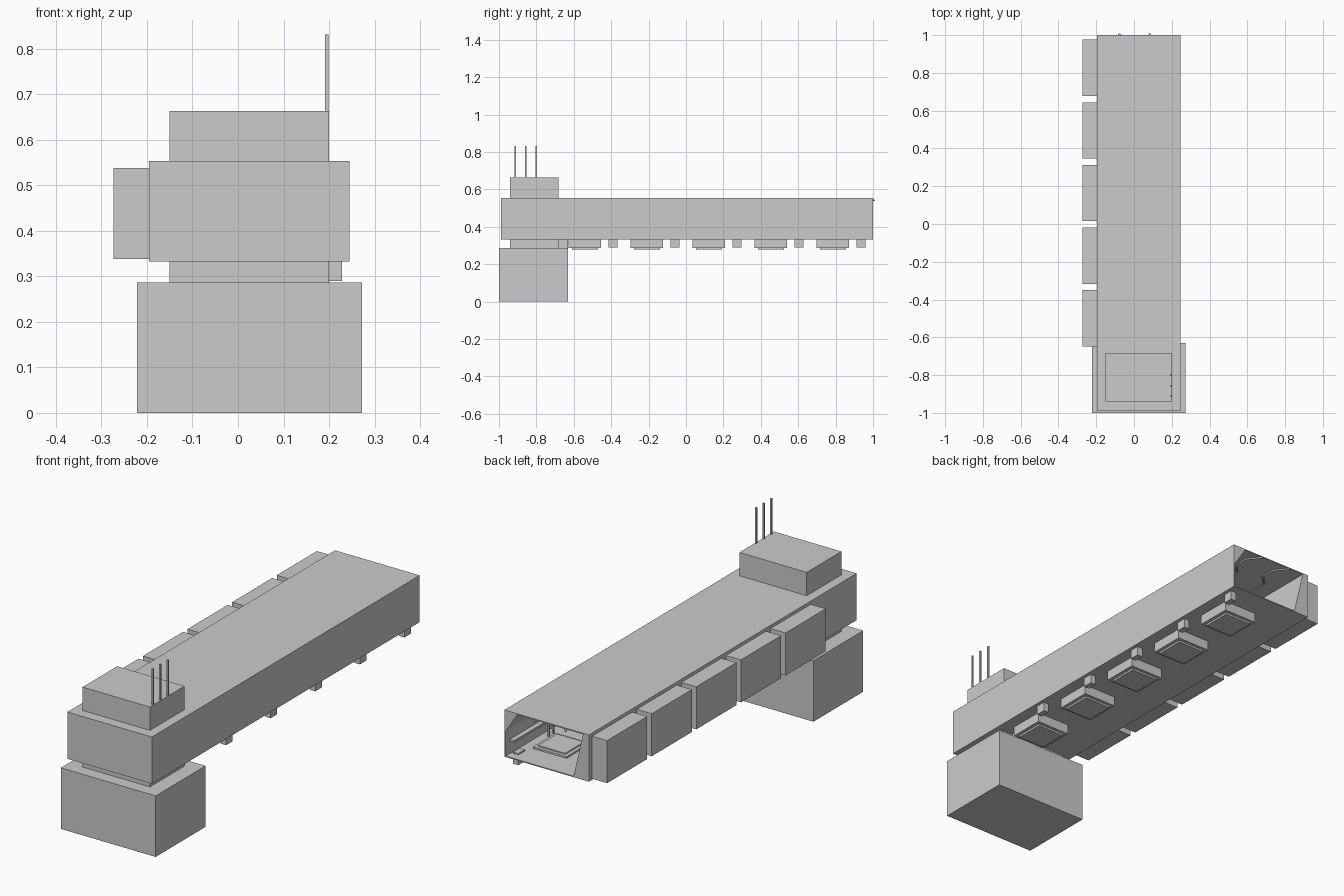
import bpy, bmesh
from mathutils import Vector

if "Cube" in bpy.data.objects:
    bpy.data.objects.remove(bpy.data.objects["Cube"])


def finish(name, bm):
    bmesh.ops.recalc_face_normals(bm, faces=bm.faces)
    mesh = bpy.data.meshes.new(name)
    bm.to_mesh(mesh)
    bm.free()
    obj = bpy.data.objects.new(name, mesh)
    bpy.context.collection.objects.link(obj)
    return obj


def box(name, x, y, z):
    """Box from (min, max) ranges."""
    bm = bmesh.new()
    bmesh.ops.create_cube(bm, size=1)
    for v in bm.verts:
        v.co = [r[0] + (c + 0.5) * (r[1] - r[0]) for c, r in zip(v.co, (x, y, z))]
    return finish(name, bm)


def pipe(name, points, r=0.005):
    """Square-section conduit along a polyline."""
    curve = bpy.data.curves.new(name, 'CURVE')
    curve.dimensions = '3D'
    curve.bevel_depth = r
    curve.bevel_resolution = 0
    curve.use_fill_caps = True
    sp = curve.splines.new('POLY')
    sp.points.add(len(points) - 1)
    for p, co in zip(sp.points, points):
        p.co = (*co, 1)
    obj = bpy.data.objects.new(name, curve)
    bpy.context.collection.objects.link(obj)


# long corridor shell, open at the back, with sloped inner walls
outer = [(-0.195, 0.333), (0.245, 0.333), (0.245, 0.45), (0.245, 0.553), (-0.195, 0.553)]
inner = [(-0.115, 0.338), (0.238, 0.338), (0.238, 0.455), (0.178, 0.548), (-0.165, 0.548)]
bm = bmesh.new()
loops = [[bm.verts.new((x, y, z)) for x, z in prof]
         for prof, y in ((outer, -0.99), (outer, 1.0), (inner, 1.0), (inner, -0.97))]
for a, b in zip(loops, loops[1:]):
    for i in range(5):
        j = (i + 1) % 5
        bm.faces.new((a[i], a[j], b[j], b[i]))
bm.faces.new(loops[0])
bm.faces.new(loops[3])
finish("corridor_shell", bm)

# base block and core through the front of the corridor
box("base_block", (-0.222, 0.272), (-1.0, -0.63), (0, 0.287))
box("core_tower", (-0.15, 0.2), (-0.94, -0.683), (0.287, 0.663))
box("neck_duct", (0.05, 0.15), (-0.683, -0.63), (0.287, 0.333))

# three thin antennas
for i in range(3):
    y = -0.912 + i * 0.056
    box(f"antenna_{i}", (0.191, 0.199), (y - 0.004, y + 0.004), (0.66, 0.831))

# repeated bays along the corridor
for i in range(5):
    d = i * 0.3315
    box(f"side_box_{i}", (-0.273, -0.195), (-0.648 + d, -0.35 + d), (0.338, 0.538))
    # floor hatch, showing inside and underneath
    box(f"floor_hatch_{i}", (0.012, 0.187), (-0.627 + d, -0.455 + d), (0.287, 0.346))
    box(f"hatch_plate_{i}", (0.029, 0.170), (-0.61 + d, -0.47 + d), (0.278, 0.352))
    box(f"under_lug_{i}", (0.2, 0.228), (-0.414 + d, -0.366 + d), (0.29, 0.345))
    # posts beside the hatch and jogged ceiling conduit
    for k, y in enumerate((-0.635, -0.6)):
        box(f"post_{i}_{k}", (0.2, 0.208), (y + d, y + 0.008 + d), (0.338, 0.515))
    for k, x in enumerate((-0.08, 0.08)):
        pipe(f"ceiling_conduit_{i}_{k}",
             [(x, -0.65 + d, 0.542), (x, -0.5 + d, 0.542), (x + 0.05, -0.45 + d, 0.542),
              (x + 0.05, -0.38 + d, 0.542), (x, -0.3185 + d, 0.542)])

# narrow shelf along the inner right wall
box("wall_shelf", (0.215, 0.24), (-0.65, 0.97), (0.395, 0.405))
